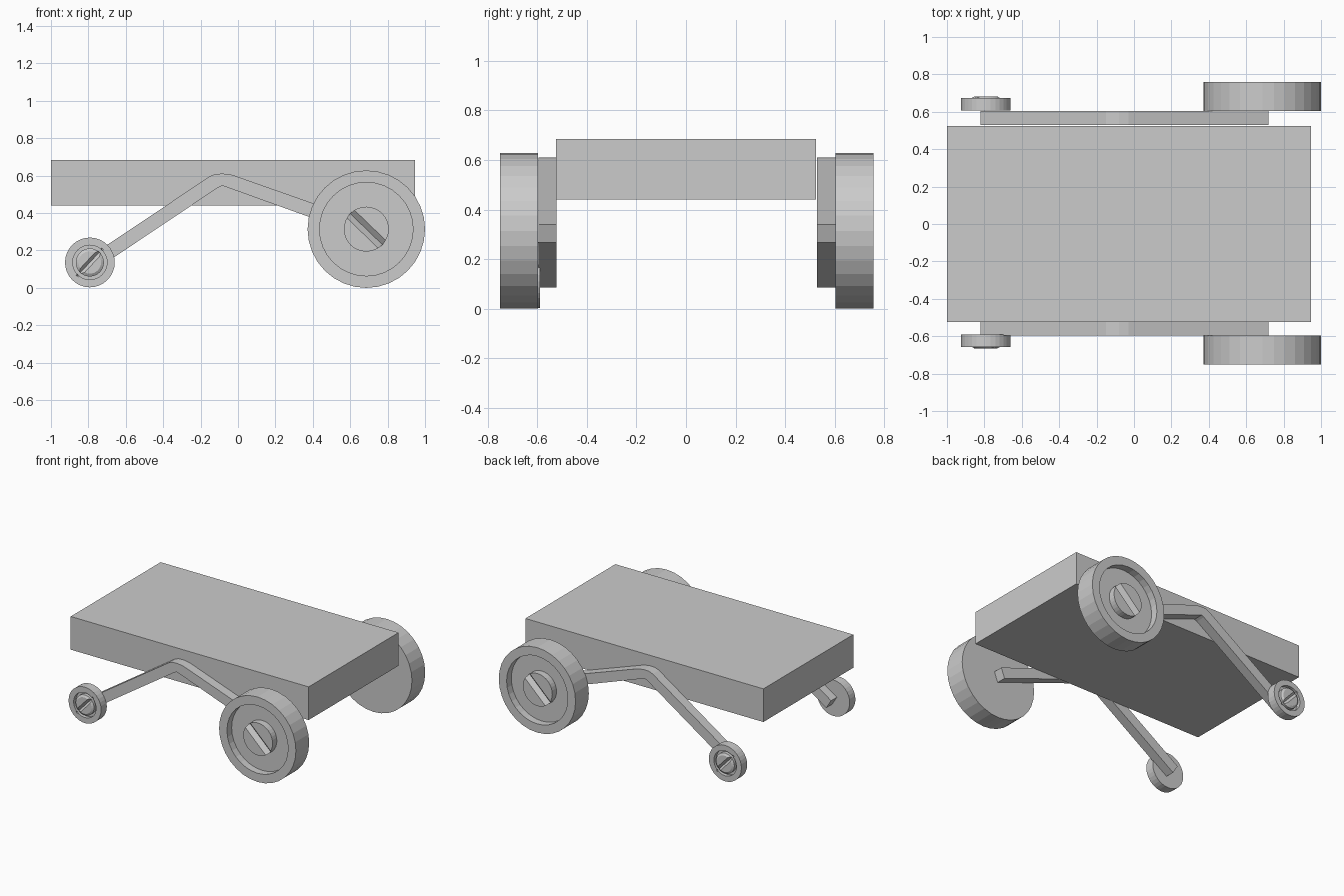
import bpy, bmesh
from math import radians, sin, cos, pi
from mathutils import Matrix

if "Cube" in bpy.data.objects:
    bpy.data.objects.remove(bpy.data.objects["Cube"])


def new_object(name, bm):
    bmesh.ops.recalc_face_normals(bm, faces=bm.faces[:])
    mesh = bpy.data.meshes.new(name)
    bm.to_mesh(mesh)
    bm.free()
    ob = bpy.data.objects.new(name, mesh)
    bpy.context.collection.objects.link(ob)
    return ob


def box(name, size, matrix):
    bm = bmesh.new()
    bmesh.ops.create_cube(bm, size=1, matrix=matrix @ Matrix.Diagonal((*size, 1)))
    return new_object(name, bm)


def prism(name, profile, y0, y1):
    """Extrude an x-z outline from y0 to y1."""
    bm = bmesh.new()
    face = bm.faces.new([bm.verts.new((x, y0, z)) for x, z in profile])
    ext = bmesh.ops.extrude_face_region(bm, geom=[face])["geom"]
    verts = [v for v in ext if isinstance(v, bmesh.types.BMVert)]
    bmesh.ops.translate(bm, verts=verts, vec=(0, y1 - y0, 0))
    return new_object(name, bm)


def wheel(name, profile, slot_angle, slot_len, slot_width, sides=32):
    """Lathe an (r, outward) profile, cut a V slot in its hub; faces -y."""
    face_front = Matrix.Rotation(pi / 2, 4, 'X')
    bm = bmesh.new()
    rings = [[bm.verts.new((r * cos(2 * pi * i / sides), r * sin(2 * pi * i / sides), h))
              for i in range(sides)] for r, h in profile]
    for a, b in zip(rings, rings[1:]):
        for i in range(sides):
            j = (i + 1) % sides
            bm.faces.new((a[i], a[j], b[j], b[i]))
    bm.faces.new(rings[0])
    bm.faces.new(rings[-1])
    bm.transform(face_front)
    ob = new_object(name, bm)

    # V-shaped screw slot
    side = slot_width / 2 ** 0.5
    m = (face_front @ Matrix.Translation((0, 0, profile[-1][1] + 0.001))
         @ Matrix.Rotation(radians(slot_angle), 4, 'Z') @ Matrix.Rotation(pi / 4, 4, 'X'))
    cutter = box("slot_cutter", (slot_len, side, side), m)
    cutter.hide_render = True
    mod = ob.modifiers.new("slot", 'BOOLEAN')
    mod.operation, mod.solver, mod.object = 'DIFFERENCE', 'EXACT', cutter
    bpy.context.view_layer.objects.active = ob
    bpy.ops.object.modifier_apply(modifier="slot")
    bpy.data.objects.remove(cutter)
    return ob


def place_pair(ob, x, z, y_front, y_back):
    """Put the wheel on the front side and a turned copy on the back side."""
    twin = ob.copy()
    bpy.context.collection.objects.link(twin)
    ob.location = (x, y_front, z)
    twin.location = (x, y_back, z)
    twin.rotation_euler.z = pi
    ob.name, twin.name = ob.name + "_front", ob.name + "_back"


# Flat box body
box("body", (1.945, 1.05, 0.245), Matrix.Translation((-0.0275, 0, 0.5625)))

# Bent suspension arms
arm = [(-0.78, 0.085), (-0.82, 0.149), (-0.15, 0.597), (-0.12, 0.609), (-0.08, 0.611),
       (-0.03, 0.604), (0.72, 0.34), (0.692, 0.267), (-0.065, 0.54), (-0.085, 0.546),
       (-0.105, 0.537)]
prism("arm_front", arm, -0.595, -0.523)
prism("arm_back", arm, 0.530, 0.603)

# Large wheels with recessed face and slotted hub
big = [(0.314, 0), (0.314, 0.155), (0.25, 0.155), (0.25, 0.10), (0.12, 0.10), (0.12, 0.15)]
place_pair(wheel("large_wheel", big, -44, 0.3, 0.06), 0.686, 0.314, -0.597, 0.603)

# Small wheels with slotted, slightly raised hub
small = [(0.133, 0), (0.133, 0.067), (0.092, 0.067), (0.092, 0.04), (0.075, 0.04),
         (0.075, 0.067), (0.06, 0.076)]
place_pair(wheel("small_wheel", small, 47, 0.2, 0.034), -0.792, 0.136, -0.59, 0.607)
